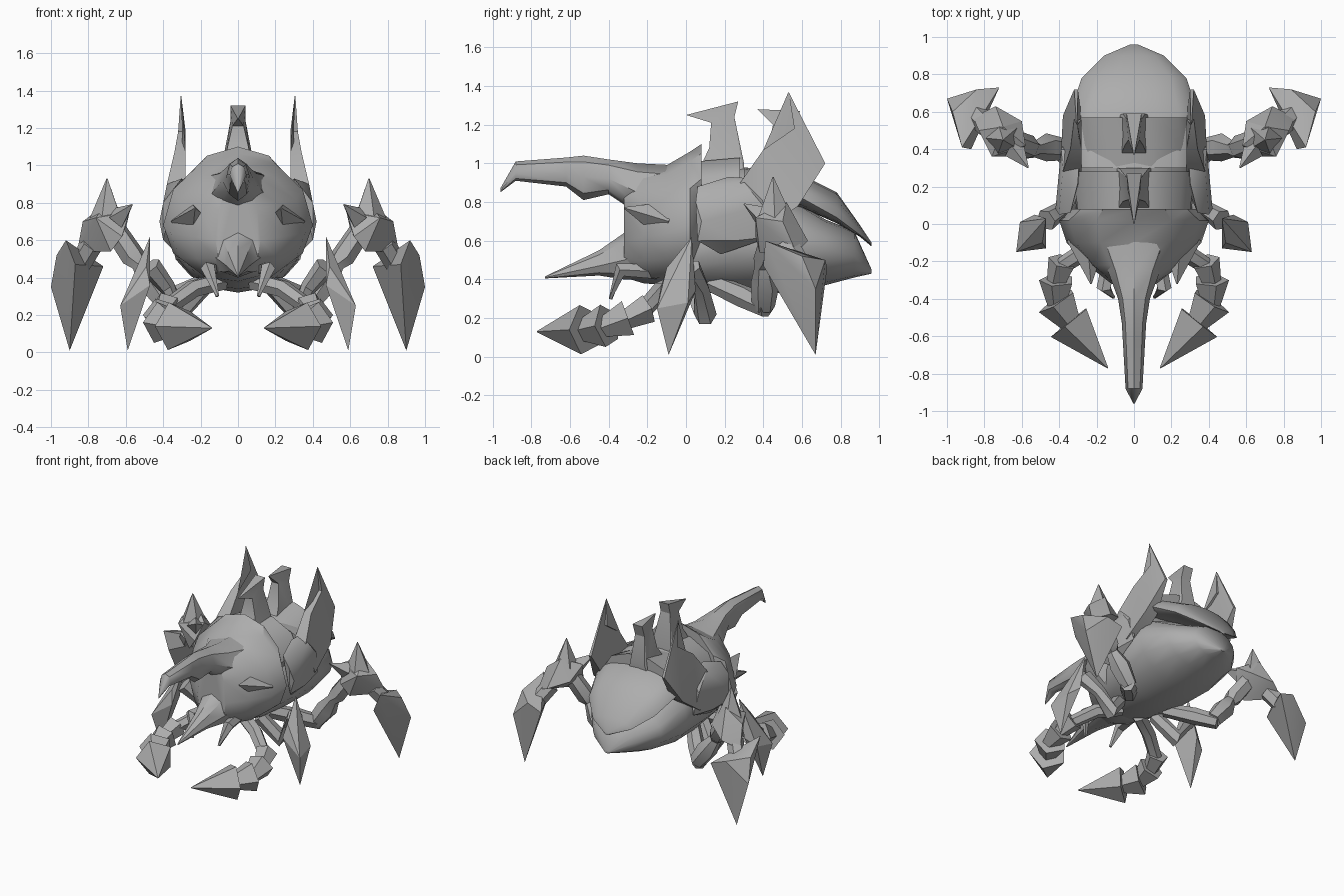
import bpy, bmesh, math
from mathutils import Vector

cube = bpy.data.objects.get("Cube")
if cube:
    bpy.data.objects.remove(cube)

shell_grey = bpy.data.materials.new("shell_grey")
shell_grey.use_nodes = True
grey = (0.42, 0.42, 0.42, 1)
shell_grey.diffuse_color = grey
shell_grey.node_tree.nodes["Principled BSDF"].inputs["Base Color"].default_value = grey


def finish(name, bm, mirror=False, angle=35):
    """Turn a bmesh into a shaded object, mirrored across the middle if asked."""
    bmesh.ops.remove_doubles(bm, verts=bm.verts, dist=0.0005)
    bmesh.ops.recalc_face_normals(bm, faces=bm.faces)
    mesh = bpy.data.meshes.new(name)
    bm.to_mesh(mesh)
    bm.free()
    obj = bpy.data.objects.new(name, mesh)
    bpy.context.collection.objects.link(obj)
    mesh.materials.append(shell_grey)
    if mirror:
        obj.modifiers.new("Mirror", "MIRROR").use_mirror_merge = False
    bpy.ops.object.select_all(action="DESELECT")
    obj.select_set(True)
    bpy.context.view_layer.objects.active = obj
    bpy.ops.object.shade_smooth_by_angle(angle=math.radians(angle))
    return obj


def skin(bm, rings):
    """Bridge rings of points and cap both ends."""
    loops = [[bm.verts.new(p) for p in ring] for ring in rings]
    count = len(loops[0])
    for a, b in zip(loops, loops[1:]):
        for i in range(count):
            j = (i + 1) % count
            bm.faces.new((a[i], a[j], b[j], b[i]))
    bm.faces.new(loops[0])
    bm.faces.new(loops[-1])


def loft(name, rows, sides=12, angle=40):
    """Body sections along y: (y, half width, top, middle, bottom)."""
    rings = []
    for y, width, top, mid, low in rows:
        ring = []
        for i in range(sides):
            t = math.tau * i / sides
            s = math.sin(t)
            height = top - mid if s > 0 else mid - low
            ring.append((width * math.cos(t), y, mid + height * s))
        rings.append(ring)
    bm = bmesh.new()
    skin(bm, rings)
    return finish(name, bm, angle=angle)


def limb(name, path, sides=6):
    """Mirrored faceted limb along a path of (x, y, z, radius)."""
    points = [Vector(p[:3]) for p in path]
    rings = []
    for i, p in enumerate(points):
        ahead = points[min(i + 1, len(points) - 1)] - points[max(i - 1, 0)]
        turn = ahead.to_track_quat("Z", "Y")
        rings.append([p + turn @ Vector((math.cos(math.tau * k / sides),
                                         math.sin(math.tau * k / sides), 0)) * path[i][3]
                      for k in range(sides)])
    bm = bmesh.new()
    skin(bm, rings)
    return finish(name, bm, True)


def hull(name, points):
    """Mirrored armour block wrapped around its corner points."""
    bm = bmesh.new()
    for p in points:
        bm.verts.new(p)
    found = bmesh.ops.convex_hull(bm, input=bm.verts)
    spare = [v for v in found["geom_interior"] if isinstance(v, bmesh.types.BMVert)]
    bmesh.ops.delete(bm, geom=spare, context="VERTS")
    return finish(name, bm, True, 30)


def blade(name, outline, mirror=False):
    """Upright plate: (y, z, centre x, half thickness) around its outline."""
    bm = bmesh.new()
    left = [bm.verts.new((x + w, y, z)) for y, z, x, w in outline]
    right = [bm.verts.new((x - w, y, z)) for y, z, x, w in outline]
    sides = [bm.faces.new(left), bm.faces.new(right)]
    for i in range(len(left)):
        bm.faces.new((left[i - 1], left[i], right[i], right[i - 1]))
    bmesh.ops.triangulate(bm, faces=sides)
    return finish(name, bm, mirror, 25)


# Abdomen: rounded belly under a tapering back shell
loft("belly", [(-.2, .15, .6, .5, .4), (0, .29, .85, .55, .34), (.25, .34, .95, .6, .32),
               (.5, .36, .85, .6, .33), (.72, .3, .71, .56, .37), (.87, .18, .65, .52, .41),
               (.96, .02, .45, .44, .43)], 16, 50)
loft("back_shell", [(.3, .32, .98, .88, .8), (.6, .34, .94, .82, .77),
                    (.78, .28, .85, .72, .69), (.9, .16, .68, .63, .62),
                    (.96, .02, .59, .58, .57)], 16)

# Thorax plates stepping down the back
loft("front_back_plate", [(.05, .3, 1.02, .8, .6), (.28, .32, 1.04, .82, .7)], 10)
loft("rear_back_plate", [(.24, .3, .97, .8, .6), (.42, .31, 1.0, .84, .7),
                         (.57, .29, 1.03, .88, .75)], 10)

# Head shield, horn and snout
loft("head_shield", [(.08, .33, 1.1, .74, .42), (.02, .4, 1.06, .68, .38),
                     (-.1, .36, .99, .64, .37), (-.22, .25, .97, .62, .38),
                     (-.32, .12, .93, .6, .41)], 12)
loft("head_horn", [(-.05, .24, .99, .82, .7), (-.25, .14, 1.0, .85, .74),
                   (-.4, .085, 1.02, .92, .84), (-.53, .065, 1.04, .93, .81),
                   (-.62, .06, 1.03, .95, .88), (-.88, .045, 1.01, .95, .91),
                   (-.96, .004, .87, .86, .85)], 8)
loft("snout", [(-.2, .2, .72, .55, .4), (-.32, .11, .64, .5, .4),
               (-.45, .07, .55, .47, .42), (-.73, .004, .415, .41, .405)], 8)
limb("brow_spike", [(.25, -.08, .7, .11), (.23, -.32, .77, .004)], 4)
limb("mandible", [(.12, -.15, .44, .04), (.16, -.34, .45, .04), (.11, -.39, .3, .01)], 5)

# Forward-hooked fins on the back
blade("front_hook", [(.06, .95, 0, .1), (.12, 1.08, 0, .06), (.13, 1.21, 0, .03),
                     (0, 1.25, 0, .002), (.27, 1.32, 0, .04), (.25, 1.24, 0, .04),
                     (.3, 1.0, 0, .08), (.3, .93, 0, .1)])
blade("rear_hook", [(.34, .92, 0, .08), (.42, 1.05, 0, .05), (.45, 1.2, 0, .03),
                    (.37, 1.28, 0, .002), (.59, 1.27, 0, .04), (.56, 1.18, 0, .04),
                    (.59, .98, 0, .06), (.58, .9, 0, .08)])

# Shoulder armour sweeping up into a horn
hull("shoulder_guard", [(.34, .06, .88), (.4, .05, .8), (.42, .08, .7), (.4, .06, .6),
                        (.3, .22, .93), (.38, .3, .9), (.4, .25, .6), (.33, .18, .53),
                        (.37, .44, .62), (.29, .38, .92), (.28, .2, .6), (.39, .4, .78)])
blade("shoulder_horn", [(.28, .9, .33, .05), (.4, 1.07, .31, .03), (.56, 1.18, .3, .02),
                        (.53, 1.37, .305, .002), (.72, 1.0, .31, .01),
                        (.58, .78, .33, .05), (.38, .64, .34, .05)], True)

# Rear legs: hip, thigh, spiked knee and dagger foot
limb("rear_hip", [(.16, .14, .38, .05), (.3, .3, .31, .06), (.41, .42, .25, .05)])
limb("rear_thigh", [(.38, .4, .26, .06), (.47, .41, .38, .075), (.53, .4, .47, .045),
                    (.56, .41, .51, .065), (.66, .45, .66, .06)])
hull("rear_knee", [(.58, .42, .75), (.62, .36, .62), (.6, .55, .66), (.68, .38, .54),
                   (.83, .5, .7), (.86, .57, .54), (.74, .63, .6), (.76, .36, .72),
                   (.7, .52, .8)])
limb("rear_knee_spike", [(.7, .46, .7, .1), (.7, .45, .93, .003)], 5)
limb("rear_knee_barb", [(.64, .4, .72, .06), (.565, .3, .79, .003)], 4)
limb("rear_ankle", [(.78, .52, .58, .06), (.86, .6, .45, .06)])
hull("rear_foot", [(.72, .73, .46), (.92, .41, .6), (1, .67, .35), (.97, .6, .52),
                   (.84, .72, .5), (.87, .4, .47), (.85, .62, .3), (.9, .67, .01)])

# Middle legs
limb("middle_leg", [(.16, .03, .38, .05), (.3, .1, .22, .06), (.38, .08, .35, .045),
                    (.47, .02, .46, .06)])
hull("middle_foot", [(.47, .03, .62), (.49, -.1, .46), (.61, .01, .28), (.63, -.15, .25),
                     (.47, -.13, .36), (.53, .05, .34), (.59, -.09, .01)])

# Front arms: a chain of flared scales ending in a pointed claw
limb("front_arm", [(.08, -.04, .38, .05), (.24, -.13, .34, .05), (.38, -.22, .24, .045)])
chain = [(.38, -.2, .25), (.41, -.3, .2), (.41, -.41, .16), (.34, -.52, .14), (.14, -.77, .13)]
for i, (start, end) in enumerate(zip(chain, chain[1:])):
    last = i == len(chain) - 2
    reach = Vector(start).lerp(Vector(end), 1 if last else 1.3)
    limb("front_claw" if last else "claw_scale",
         [(*start, .08 + .018 * i), (*reach, .003 if last else .05)], 5)
